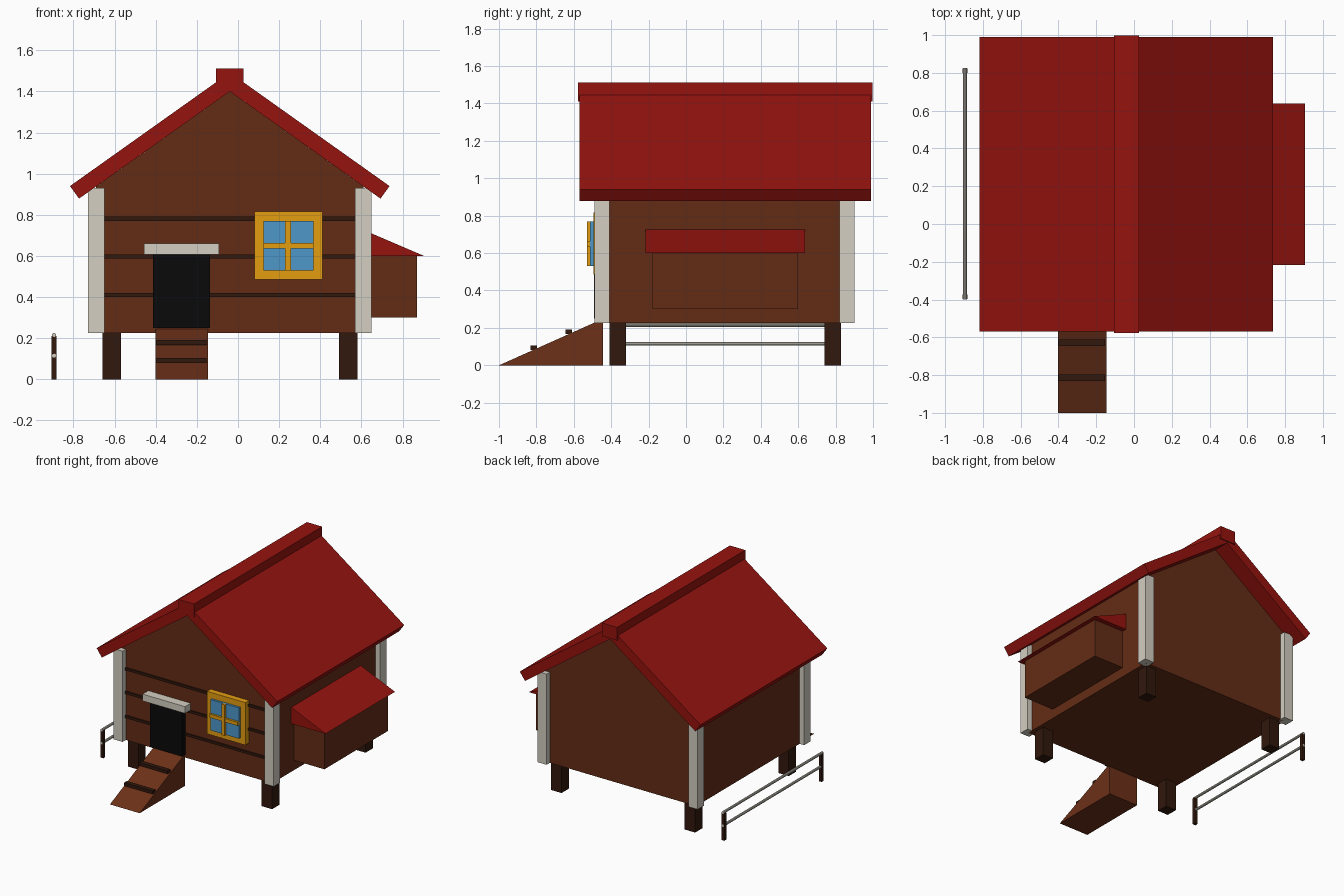
import bpy, bmesh
from mathutils import Matrix

if "Cube" in bpy.data.objects:
    bpy.data.objects.remove(bpy.data.objects["Cube"])


def mat(name, rgb):
    m = bpy.data.materials.new(name)
    # sRGB bytes to linear
    m.diffuse_color = [(c / 255) ** 2.2 for c in rgb] + [1]
    m.use_nodes = True
    m.node_tree.nodes["Principled BSDF"].inputs["Base Color"].default_value = m.diffuse_color
    return m


WALL = mat("wall_brown", (100, 48, 28))
RAMP = mat("ramp_brown", (108, 52, 30))
DARK = mat("dark_brown", (52, 30, 20))
RED = mat("roof_red", (148, 26, 22))
CREAM = mat("cream", (210, 205, 192))
BLACK = mat("black", (18, 18, 18))
GOLD = mat("gold", (228, 156, 24))
BLUE = mat("glass_blue", (80, 150, 200))


def finish(name, bm, material):
    bmesh.ops.recalc_face_normals(bm, faces=bm.faces)
    me = bpy.data.meshes.new(name)
    bm.to_mesh(me)
    bm.free()
    ob = bpy.data.objects.new(name, me)
    bpy.context.collection.objects.link(ob)
    me.materials.append(material)
    return ob


def box(name, x, y, z, material):
    """Box from (min, max) ranges."""
    bm = bmesh.new()
    bmesh.ops.create_cube(bm, size=1)
    for v in bm.verts:
        v.co = [r[0] if c < 0 else r[1] for c, r in zip(v.co, (x, y, z))]
    return finish(name, bm, material)


def prism(name, pts, axis, lo, hi, material):
    """Extrude a profile: (x, z) points along y, or (y, z) points along x."""
    bm = bmesh.new()
    co = [(a, lo, b) if axis == "y" else (lo, a, b) for a, b in pts]
    f = bm.faces.new([bm.verts.new(c) for c in co])
    new = bmesh.ops.extrude_face_region(bm, geom=[f])["geom"]
    vec = (0, hi - lo, 0) if axis == "y" else (hi - lo, 0, 0)
    bmesh.ops.translate(bm, vec=vec, verts=[g for g in new if isinstance(g, bmesh.types.BMVert)])
    return finish(name, bm, material)


CX = -0.04          # centre line of the house
Y0, Y1 = -0.45, 0.86
SLOPE = 0.711

# House body with gables
half = 0.65
eave = 1.40 - half * SLOPE
prism("house_body", [(CX - half, 0.225), (CX + half, 0.225), (CX + half, eave),
                     (CX, 1.40), (CX - half, eave)], "y", Y0, Y1, WALL)

# Corner trims and legs
for sx, side in ((-1, "left"), (1, "right")):
    for fy, ly, end in ((Y0, -0.365, "front"), (Y1, 0.785, "back")):
        px, lx = CX + sx * half, CX + sx * 0.575
        box(f"corner_trim_{end}_{side}", (px - .04, px + .04), (fy - .04, fy + .04), (.225, .93), CREAM)
        box(f"leg_{end}_{side}", (lx - .045, lx + .045), (ly - .045, ly + .045), (0, .23), DARK)

    # Roof slope
    prism(f"roof_{side}", [(CX, 1.40), (CX + sx * .733, .879), (CX + sx * .777, .94), (CX, 1.492)],
          "y", -0.57, 0.99, RED)
box("ridge_cap", (CX - .066, CX + .066), (-0.577, 0.998), (1.41, 1.512), RED)

# Plank lines on the front wall
for i, z in enumerate((0.41, 0.597, 0.781)):
    box(f"plank_line_{i + 1}", (CX - .62, CX + .62), (Y0 - .01, Y0 + .01), (z - .01, z + .01), DARK)

# Doorway and lintel
box("door", (-.414, -.136), (-.492, -.44), (.25, .61), BLACK)
box("door_lintel", (-.458, -.092), (-.52, -.44), (.607, .66), CREAM)

# Window
box("window_frame", (.08, .41), (-.495, -.44), (.485, .816), GOLD)
box("window_glass", (.123, .366), (-.512, -.45), (.53, .77), BLUE)
box("window_bar_vertical", (.229, .257), (-.53, -.45), (.53, .77), GOLD)
box("window_bar_horizontal", (.123, .366), (-.528, -.45), (.636, .664), GOLD)

# Nest box on the right side
box("nest_box", (.60, .87), (-.18, .60), (.30, .61), WALL)
prism("nest_box_roof", [(.605, .60), (.905, .60), (.605, .729)], "y", -.217, .637, RED)

# Entry ramp with cleats
prism("ramp", [(-1, 0), (Y0 + .005, 0), (Y0 + .005, .248)], "x", -.402, -.146, RAMP)
for i, (y, z) in enumerate(((-.813, .093), (-.628, .18))):
    box(f"ramp_cleat_{i + 1}", (-.399, -.153), (y - .0175, y + .0175), (z - .012, z + .012), DARK)

# Low perch rail on the left
for y, end in ((-.385, "front"), (.812, "back")):
    box(f"perch_post_{end}", (-.907, -.882), (y - .0125, y + .0125), (0, .212), DARK)
for z, level in ((.115, "lower"), (.216, "upper")):
    bm = bmesh.new()
    bmesh.ops.create_cone(bm, cap_ends=True, segments=10, radius1=.01, radius2=.01, depth=1.225,
                          matrix=Matrix.Translation((-.8945, .2135, z)) @ Matrix.Rotation(1.5708, 4, "X"))
    finish(f"perch_rail_{level}", bm, CREAM)
